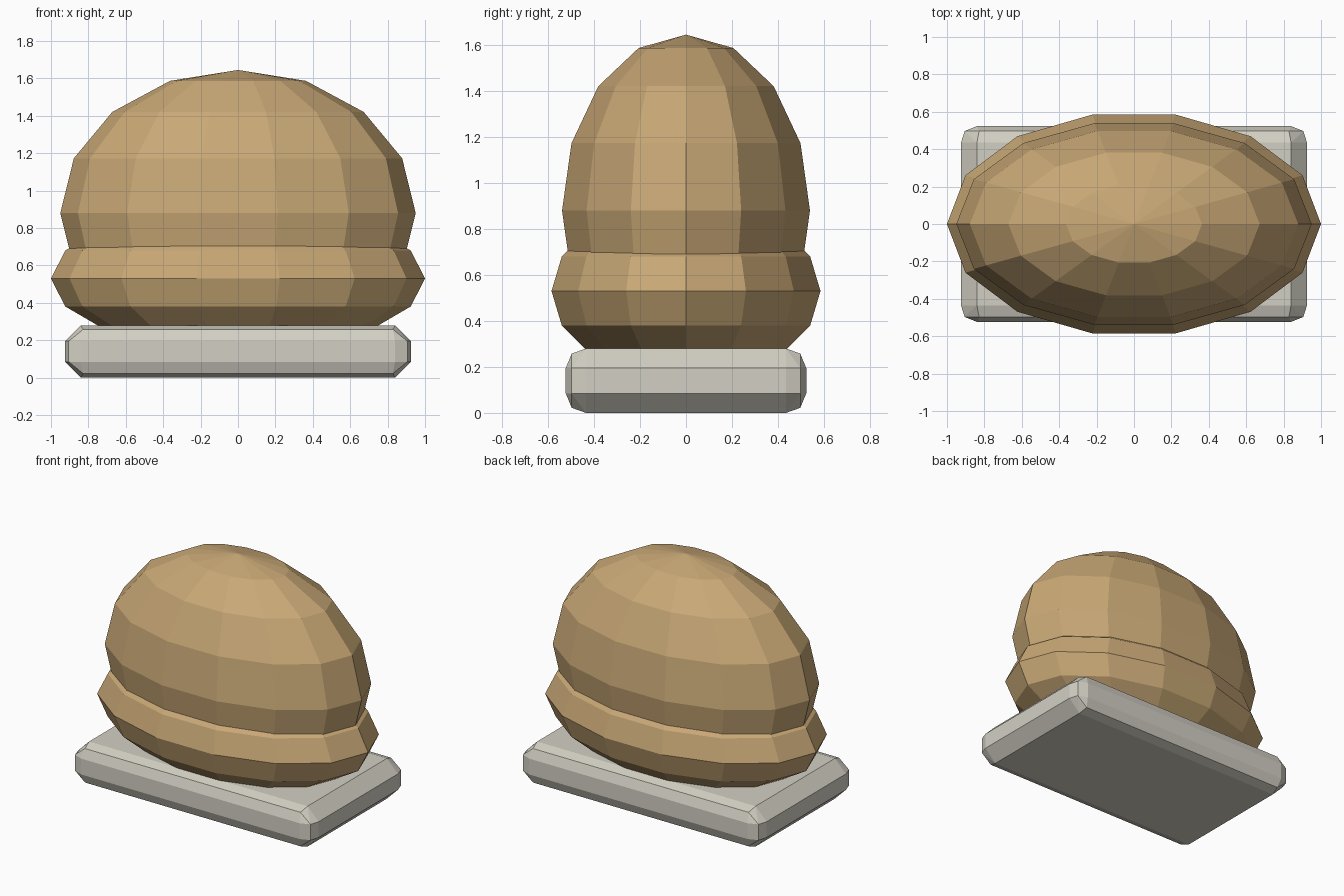
import bpy, bmesh
from math import radians
from mathutils import Matrix

cube = bpy.data.objects.get("Cube")
if cube:
    bpy.data.objects.remove(cube, do_unlink=True)


def material(name, rgb):
    mat = bpy.data.materials.new(name)
    mat.use_nodes = True
    mat.diffuse_color = (*rgb, 1)
    bsdf = next(n for n in mat.node_tree.nodes if n.type == 'BSDF_PRINCIPLED')
    bsdf.inputs["Base Color"].default_value = (*rgb, 1)
    return mat


tan = material("warm tan", (0.58, 0.39, 0.18))
stone = material("pale stone", (0.65, 0.63, 0.55))


def finish(bm, name, mat):
    bmesh.ops.recalc_face_normals(bm, faces=bm.faces)
    mesh = bpy.data.meshes.new(name)
    bm.to_mesh(mesh)
    bm.free()
    mesh.materials.append(mat)
    obj = bpy.data.objects.new(name, mesh)
    bpy.context.collection.objects.link(obj)
    return obj


def ellipsoid(name, radii, height, mat):
    bm = bmesh.new()
    # quarter turn puts a vertex column on the x axis
    matrix = (Matrix.Translation((0, 0, height)) @ Matrix.Diagonal((*radii, 1))
              @ Matrix.Rotation(radians(90), 4, 'Z'))
    bmesh.ops.create_uvsphere(bm, u_segments=14, v_segments=8, radius=1, matrix=matrix)
    return finish(bm, name, mat)


# Tall dome sitting in a wider, flatter rim
ellipsoid("dome", (0.95, 0.553, 0.765), 0.88, tan)
ellipsoid("rim", (1.0, 0.6, 0.39), 0.53, tan)

# Base slab: one chamfer on the ends, two-step rounding front and back
# corner points as half width, half depth, half height
corners = [
    (0.925, 0.435, 0.055), (0.84, 0.435, 0.14),
    (0.905, 0.497, 0.055), (0.828, 0.497, 0.118),
    (0.84, 0.523, 0.055),
]
bm = bmesh.new()
for x, y, z in corners:
    for sx in (-1, 1):
        for sy in (-1, 1):
            for sz in (-1, 1):
                bm.verts.new((sx * x, sy * y, 0.14 + sz * z))
bmesh.ops.convex_hull(bm, input=bm.verts)
bmesh.ops.dissolve_limit(bm, angle_limit=radians(1), verts=bm.verts, edges=bm.edges)
finish(bm, "base_slab", stone)
